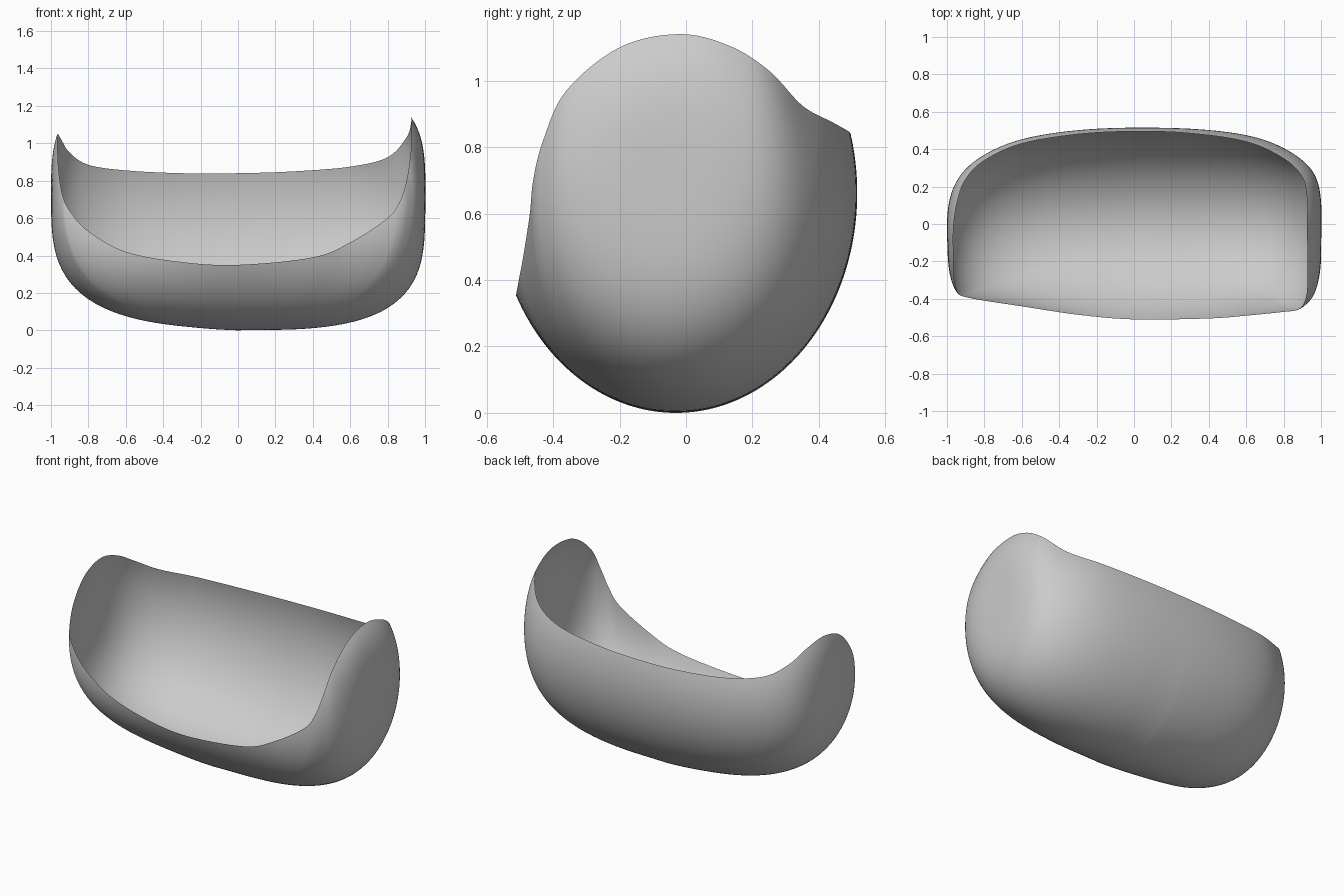
import bpy, bmesh
from mathutils import Vector

if "Cube" in bpy.data.objects:
    bpy.data.objects.remove(bpy.data.objects["Cube"])

# Rim of the shell: front right, right tip, back, left tip, front left
RIM = [(0, -.51, .35), (.4, -.505, .39), (.6, -.49, .47), (.8, -.47, .60), (.87, -.46, .70),
       (.905, -.43, .82), (.925, -.36, .97), (.928, -.2, 1.10), (.925, -.02, 1.14),
       (.925, .13, 1.105), (.9, .25, 1.03), (.8, .35, .925), (.6, .44, .875), (.3, .485, .85),
       (0, .495, .84), (-.3, .48, .84), (-.6, .43, .855), (-.8, .34, .885), (-.9, .24, .95),
       (-.945, .12, 1.02), (-.965, -.02, 1.05), (-.965, -.18, 1.0), (-.96, -.3, .87),
       (-.94, -.37, .73), (-.9, -.39, .64), (-.8, -.41, .53), (-.6, -.44, .42), (-.3, -.485, .365)]
RIM = [Vector(p) for p in RIM]
CENTRE = Vector((0, -.03, .66))
SIZE = Vector((1, .545, .66))
STEPS, RINGS = 8, 64


def rim_point(i, t):
    # smooth closed curve through the rim points
    a, b, c, d = (RIM[(i + k) % len(RIM)] for k in (-1, 0, 1, 2))
    return .5 * (2 * b + (c - a) * t + (2 * a - 5 * b + 4 * c - d) * t * t
                 + (3 * b - a - 3 * c + d) * t ** 3)


def to_unit(p):
    q = p - CENTRE
    return Vector((q.x / SIZE.x, q.y / SIZE.y, q.z / SIZE.z))


def inside(p):
    # squarish capsule, elliptical in section, with slightly bent axis and softer left end
    w = min(1, max(0, (p.x + .3) / .6))
    w = w * w * (3 - 2 * w)
    x = abs(p.x)
    power = 3.3 + .3 * w
    y = p.y + x * x * (.06 - .035 * w) / SIZE.y
    z = p.z - x * (.06 * (1 - w) + .03 * w * x) / SIZE.z
    return x ** power + (y * y + z * z) ** (power / 2) < 1


def radius(d):
    lo, hi = .3, 2.0
    for _ in range(22):
        mid = (lo + hi) / 2
        if inside(d * mid):
            lo = mid
        else:
            hi = mid
    return lo


# Shell: arcs fan out from the bottom to the rim
bm = bmesh.new()
down = Vector((0, 0, -1))


def add(q):
    return bm.verts.new((q.x * SIZE.x + CENTRE.x, q.y * SIZE.y + CENTRE.y, q.z * SIZE.z + CENTRE.z))


pole = add(down * radius(down))
columns = []
for i in range(len(RIM)):
    for k in range(STEPS):
        edge = to_unit(rim_point(i, k / STEPS))
        target = edge.normalized()
        fit = edge.length / radius(target) - 1
        column = []
        for j in range(1, RINGS + 1):
            s = j / RINGS
            d = down.slerp(target, s)
            column.append(add(d * radius(d) * (1 + fit * s ** 4)))
        columns.append(column)
for a, b in zip(columns, columns[1:] + columns[:1]):
    bm.faces.new((pole, b[0], a[0]))
    for j in range(RINGS - 1):
        bm.faces.new((a[j], b[j], b[j + 1], a[j + 1]))
bmesh.ops.recalc_face_normals(bm, faces=bm.faces)
if sum((f.normal.z * f.calc_area() for f in bm.faces)) > 0:
    bmesh.ops.reverse_faces(bm, faces=bm.faces)

mesh = bpy.data.meshes.new("seat_shell")
bm.to_mesh(mesh)
bm.free()
for f in mesh.polygons:
    f.use_smooth = True
shell = bpy.data.objects.new("seat_shell", mesh)
bpy.context.collection.objects.link(shell)
